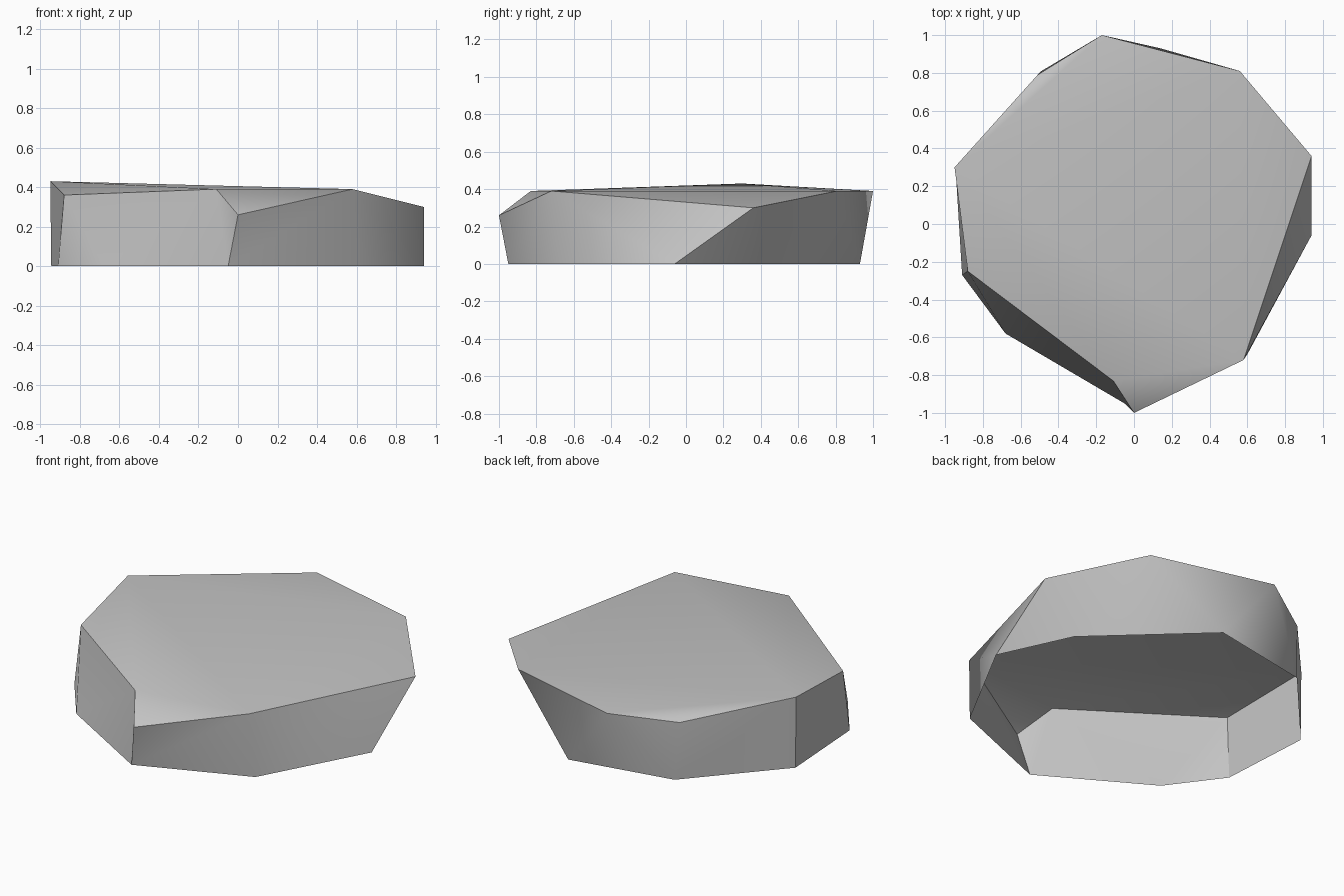
import bpy
import bmesh
from math import radians

old = bpy.data.objects.get("Cube")
if old:
    bpy.data.objects.remove(old, do_unlink=True)

# Stone colour
stone = bpy.data.materials.new("stone_grey")
stone.use_nodes = True
grey = (0.55, 0.55, 0.55, 1.0)
stone.diffuse_color = grey
shader = next(n for n in stone.node_tree.nodes if n.type == "BSDF_PRINCIPLED")
shader.inputs["Base Color"].default_value = grey

# Upper rim corners, counter-clockwise from the front
rim = dict(
    A=(0.0, -1.0, 0.26), B=(0.58, -0.72, 0.39), C=(0.94, 0.36, 0.30),
    D=(0.56, 0.81, 0.39), E=(-0.17, 1.0, 0.39), F=(-0.51, 0.79, 0.345),
    G=(-0.95, 0.30, 0.43), H=(-0.88, -0.25, 0.36), J=(-0.11, -0.83, 0.39),
)
# Ground corners, in the same order
ground = dict(
    a=(-0.05, -0.95), b=(0.60, -0.69), c=(0.94, -0.06),
    d=(0.74, 0.37), e=(0.14, 0.93), f=(-0.49, 0.81),
    g=(-0.945, 0.30), h=(-0.91, -0.27), i=(-0.68, -0.58),
)
# Facets named by their corners; the underside stays open
walls = "abB aBA bcB cCB cdC dDC deD eED efE fFE fgGF ghHG hiH iJH iaJ aAJ"
cap = "ABJ JBG JGH BDG BCD DEG EFG"

bm = bmesh.new()
corner = {name: bm.verts.new(p) for name, p in rim.items()}
corner.update({name: bm.verts.new((*p, 0)) for name, p in ground.items()})
for facet in (walls + " " + cap).split():
    bm.faces.new([corner[name] for name in facet])

mesh = bpy.data.meshes.new("boulder")
bm.to_mesh(mesh)
bm.free()
mesh.materials.append(stone)
boulder = bpy.data.objects.new("boulder", mesh)
bpy.context.collection.objects.link(boulder)

# Soft facets with crisp main ridges
bpy.ops.object.select_all(action="DESELECT")
boulder.select_set(True)
bpy.context.view_layer.objects.active = boulder
bpy.ops.object.shade_smooth_by_angle(angle=radians(42))

# The upright ridge at the side stays crisp too
names = list(rim) + list(ground)
ridge = {names.index("h"), names.index("H")}
for edge in mesh.edges:
    if set(edge.vertices) == ridge:
        edge.use_edge_sharp = True
